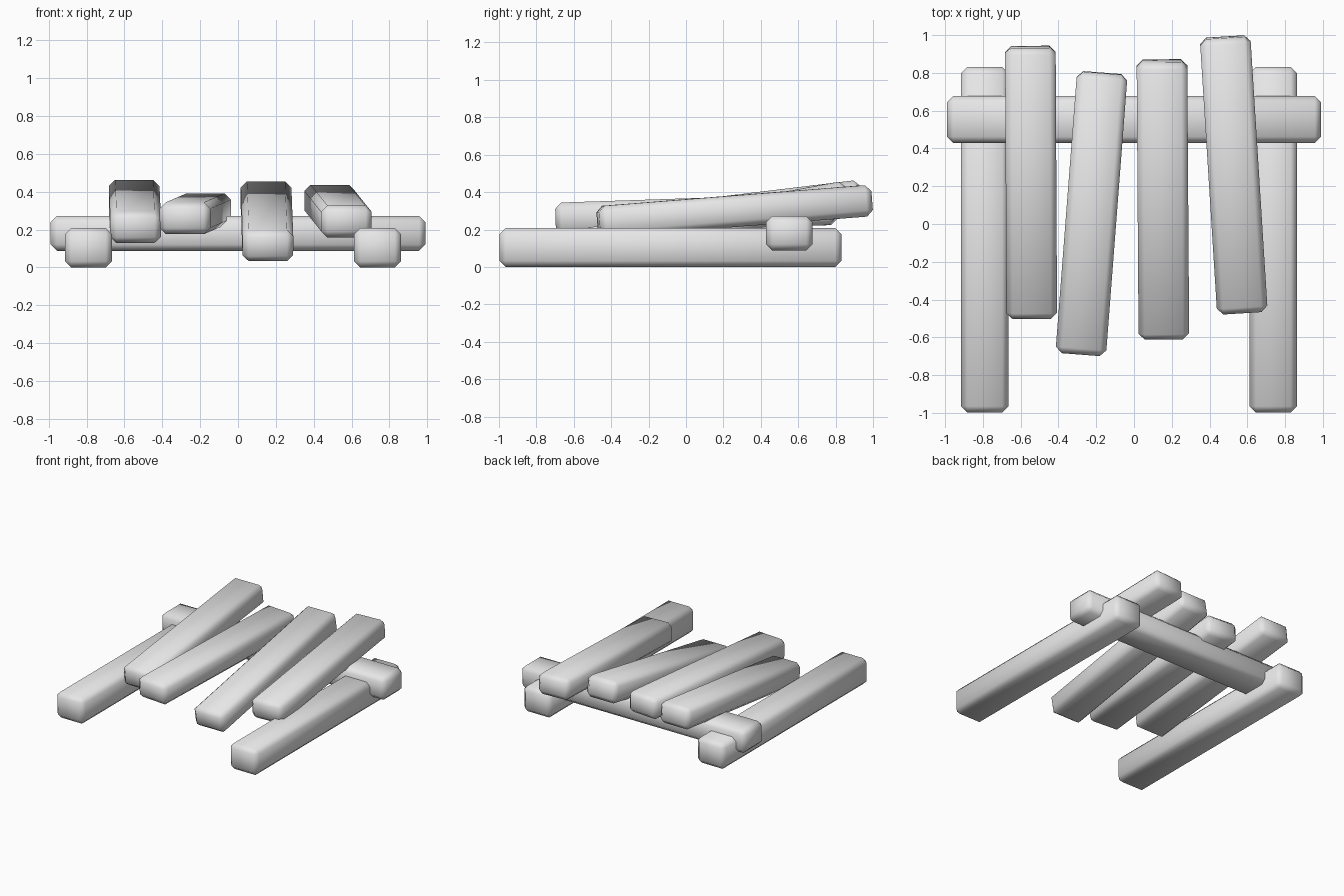
import bpy
from math import radians

cube = bpy.data.objects.get("Cube")
if cube:
    bpy.data.objects.remove(cube, do_unlink=True)

# Single plain grey material
grey = bpy.data.materials.new("light_grey")
grey.use_nodes = True
colour = (0.8, 0.8, 0.8, 1)
grey.diffuse_color = colour
grey.node_tree.nodes["Principled BSDF"].inputs["Base Color"].default_value = colour


def beam(name, centre, size, pitch=0, yaw=0):
    """Softly shaded timber with chamfered edges."""
    bpy.ops.mesh.primitive_cube_add(size=1, location=centre)
    ob = bpy.context.object
    ob.name = name
    ob.scale = size
    bpy.ops.object.transform_apply(location=False, rotation=False, scale=True)
    ob.rotation_euler = (radians(pitch), 0, radians(yaw))
    ob.data.materials.append(grey)
    bevel = ob.modifiers.new("chamfer", "BEVEL")
    bevel.width = 0.033
    bevel.segments = 1
    bevel.limit_method = "NONE"
    bpy.ops.object.shade_smooth()
    return ob


# Two ground rails and the crossbeam resting over them
beam("right_rail", (-0.79, -0.083, 0.104), (0.25, 1.83, 0.208))
beam("left_rail", (0.737, -0.083, 0.104), (0.25, 1.83, 0.208))
beam("crossbeam", (0, 0.553, 0.18), (1.98, 0.248, 0.184))

# Loose planks leaning on the crossbeam: centre, length, pitch, yaw
planks = [
    ((-0.545, 0.22, 0.296), 1.445, 6.9, 0.3),
    ((-0.225, 0.055, 0.284), 1.495, 1.9, -4.4),
    ((0.153, 0.13, 0.244), 1.49, 10.4, 0.4),
    ((0.528, 0.26, 0.298), 1.465, 4.5, 3.6),
]
for i, (centre, length, pitch, yaw) in enumerate(planks, 1):
    beam(f"plank_{i}", centre, (0.268, length, 0.168), pitch, yaw)
